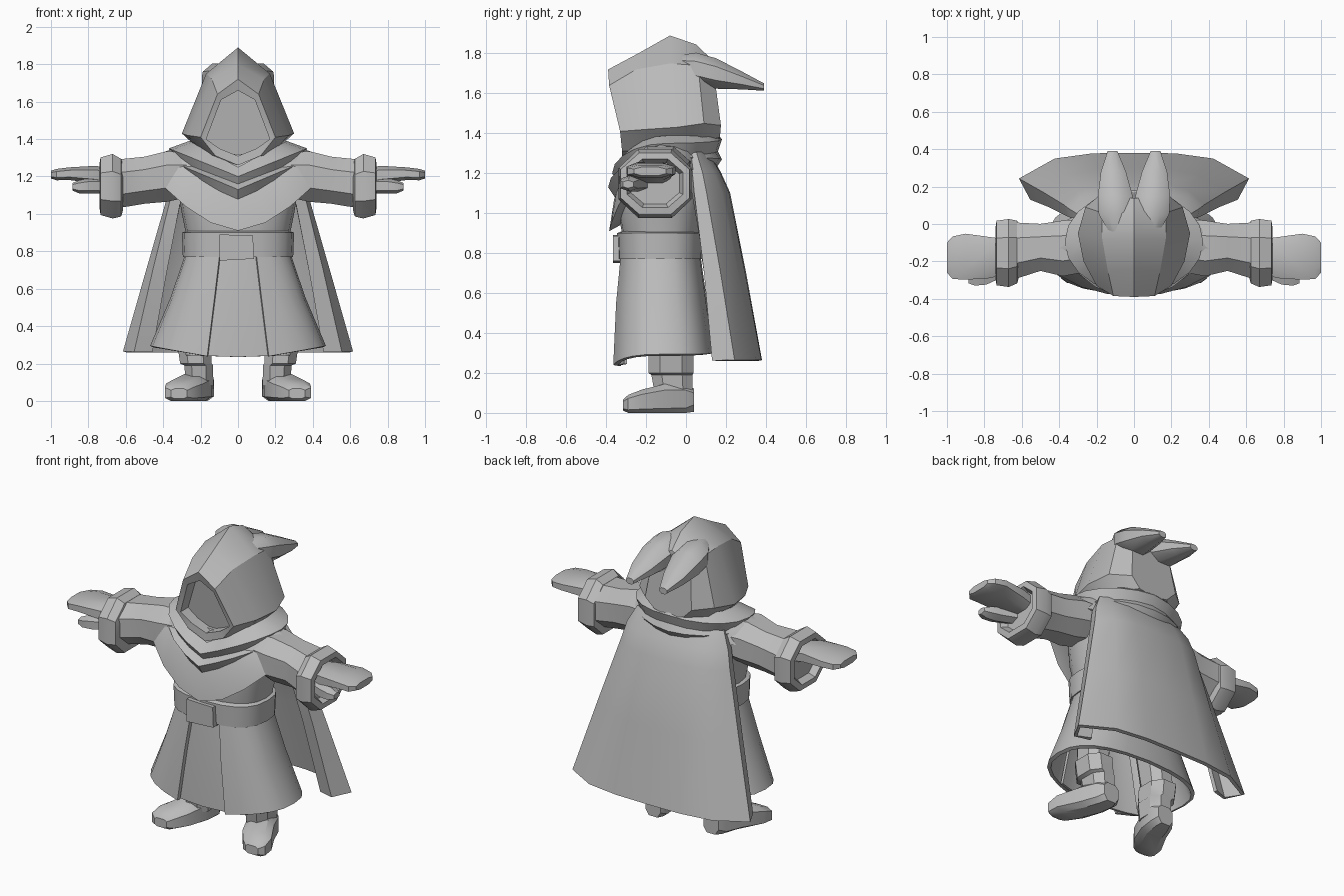
import bpy, bmesh, math
from mathutils import Vector

cloth = bpy.data.materials.new("plain grey")
cloth.diffuse_color = (0.5, 0.5, 0.5, 1)


def loft(name, rings, closed=True, caps=True, thick=0.0, angle=32):
    """Skin a series of equal-length point rings into one object."""
    bm = bmesh.new()
    rows = [[bm.verts.new(p) for p in r] for r in rings]
    n = len(rows[0])
    for a, b in zip(rows, rows[1:]):
        for i in range(n if closed else n - 1):
            j = (i + 1) % n
            bm.faces.new((a[i], a[j], b[j], b[i]))
    if closed and caps:
        bm.faces.new(rows[0][::-1])
        bm.faces.new(rows[-1])
    bmesh.ops.recalc_face_normals(bm, faces=bm.faces)
    me = bpy.data.meshes.new(name)
    bm.to_mesh(me)
    bm.free()
    me.materials.append(cloth)
    ob = bpy.data.objects.new(name, me)
    bpy.context.collection.objects.link(ob)
    bpy.ops.object.select_all(action='DESELECT')
    ob.select_set(True)
    bpy.context.view_layer.objects.active = ob
    if thick:
        m = ob.modifiers.new("thickness", 'SOLIDIFY')
        m.thickness = thick
        m.offset = 0
        bpy.ops.object.modifier_apply(modifier=m.name)
    bpy.ops.object.shade_smooth_by_angle(angle=math.radians(angle))
    return ob


def power(v, e):
    return math.copysign(abs(v) ** e, v)


def oval(rx, yf, yb, zs, zf=None, zb=None, n=20, e=1.0, bend=1.0, arc=None):
    """Horizontal ring with its own height at the sides, front and back."""
    zf = zs if zf is None else zf
    zb = zs if zb is None else zb
    a0, a1 = arc or (-90, 270)
    steps = n - 1 if arc else n
    pts = []
    for i in range(n):
        t = math.radians(a0 + (a1 - a0) * i / steps)
        c, s = power(math.cos(t), e), power(math.sin(t), e)
        z = zs + ((zf if s < 0 else zb) - zs) * (1 - abs(c) ** bend)
        pts.append((rx * c, (yf + yb) / 2 + (yb - yf) / 2 * s, z))
    return pts


def tube(name, rings, axis, side=1, n=8, e=0.8, angle=32):
    """Limb along an axis; each ring is centre x, y, z and two radii."""
    u, v = {'x': ((0, 1, 0), (0, 0, 1)), 'y': ((1, 0, 0), (0, 0, 1)),
            'z': ((1, 0, 0), (0, 1, 0))}[axis]
    out = []
    for cx, cy, cz, ra, rb in rings:
        ring = []
        for i in range(n):
            t = 2 * math.pi * (i + 0.5) / n
            p = Vector((cx, cy, cz)) + Vector(u) * ra * power(math.cos(t), e) \
                + Vector(v) * rb * power(math.sin(t), e)
            ring.append((p.x * side, p.y, p.z))
        out.append(ring)
    return loft(name, out, angle=angle)


def mirror_ring(half):
    """Close a half ring whose first and last points lie on the centre."""
    return half + [(-x, y, z) for x, y, z in half[-2:0:-1]]


# Hood with recessed face opening: face plane, inner rim, outer rim, then back
hood = [
    [(0, -.29, 1.66), (.09, -.285, 1.61), (.17, -.25, 1.40), (.1, -.25, 1.35), (0, -.25, 1.31)],
    [(0, -.375, 1.66), (.09, -.37, 1.61), (.17, -.325, 1.40), (.1, -.32, 1.35), (0, -.315, 1.31)],
    [(0, -.39, 1.72), (.11, -.385, 1.64), (.2, -.33, 1.41), (.12, -.32, 1.31), (0, -.32, 1.26)],
    [(0, -.24, 1.80), (.14, -.25, 1.72), (.27, -.2, 1.42), (.18, -.2, 1.32), (0, -.2, 1.28)],
    [(0, -.08, 1.89), (.17, -.08, 1.75), (.3, -.05, 1.43), (.2, -.05, 1.34), (0, -.05, 1.30)],
    [(0, .05, 1.845), (.17, .06, 1.74), (.26, .09, 1.45), (.2, .08, 1.36), (0, .08, 1.33)],
    [(0, .14, 1.76), (.13, .14, 1.70), (.16, .175, 1.44), (.1, .17, 1.38), (0, .17, 1.36)],
]
loft("hood", [mirror_ring(h) for h in hood])

# Folded cowl around the neck, dropping to a V at the front
loft("cowl", [oval(*r) for r in (
    (.22, -.28, .10, 1.30, 1.18, 1.30), (.26, -.31, .15, 1.39, 1.25, 1.41),
    (.37, -.37, .18, 1.35, 1.20, 1.37), (.34, -.345, .16, 1.29, 1.16, 1.31),
    (.355, -.39, .18, 1.28, 1.13, 1.27), (.32, -.35, .14, 1.23, 1.07, 1.21))])

# Rounded mantle over the chest and shoulders
loft("mantle", [oval(*r, bend=1.7) for r in (
    (.28, -.30, .08, 1.37, 1.20, 1.30), (.40, -.36, .10, 1.33, 1.07, 1.26),
    (.475, -.385, .11, 1.23, .91, 1.20), (.36, -.33, .07, 1.20, .94, 1.18))])

# Torso, belt and buckle
loft("torso", [oval(*r, e=.8) for r in (
    (.26, -.31, .06, .74), (.28, -.32, .07, .90), (.30, -.34, .09, 1.0),
    (.33, -.33, .10, 1.18), (.24, -.27, .08, 1.32))])
loft("belt", [oval(*r, e=.77) for r in (
    (.25, -.30, .04, .77), (.295, -.34, .08, .77),
    (.30, -.345, .085, .90), (.27, -.32, .05, .91))])
loft("buckle", [[(-.10, y, .75), (.085, y, .76), (.08, y, .885), (-.10, y, .89)]
                for y in (-.31, -.365)])

# Robe skirt split at the front, with an inner panel behind the split
loft("robe_skirt", [oval(*r, n=23, e=.77, arc=(-75, 255)) for r in (
    (.265, -.32, .06, .80), (.35, -.345, .095, .55), (.46, -.36, .13, .29, .21, .30))],
    closed=False, thick=.022)
loft("front_panel", [oval(*r, n=7, e=.77, arc=(-125, -55)) for r in (
    (.25, -.305, .06, .80), (.34, -.325, .09, .55), (.43, -.335, .12, .25, .235))],
    closed=False, thick=.015)

# Long cape: half sections from the centre back to the folded front edge
cape = [
    (1.30, [(0, .11), (.14, .10), (.25, .07), (.29, .05), (.28, .03), (.26, .02)]),
    (1.20, [(0, .165), (.16, .16), (.28, .13), (.34, .08), (.33, .04), (.29, .03)]),
    (1.10, [(0, .21), (.16, .205), (.29, .17), (.365, .10), (.35, .05), (.30, .04)]),
    (.70, [(0, .29), (.19, .285), (.35, .25), (.48, .17), (.45, .10), (.38, .11)]),
    (.262, [(0, .37), (.22, .367), (.42, .34), (.605, .24), (.55, .14), (.46, .17)]),
]
loft("cape", [[(-x, y, z) for x, y in h[:0:-1]] + [(x, y, z) for x, y in h]
              for z, h in cape], closed=False, thick=.022)

for s, side in ((1, "right"), (-1, "left")):
    # Hood tails flowing out of the crown and curling behind
    tube(side + "_hood_tail", [
        (.075, -.06, 1.75, .05, .04), (.095, .05, 1.725, .10, .085),
        (.10, .15, 1.70, .10, .082), (.11, .28, 1.665, .072, .048),
        (.115, .39, 1.632, .028, .020)], 'y', s, e=.9, angle=40)
    # Sleeve and turned-back cuff with a hollow end
    tube(side + "_sleeve", [
        (.22, -.11, 1.21, .15, .12), (.38, -.13, 1.20, .16, .145),
        (.50, -.125, 1.18, .135, .135), (.65, -.145, 1.16, .165, .14)], 'x', s, e=.9)
    tube(side + "_cuff", [
        (.615, -.15, 1.14, .145, .13), (.625, -.15, 1.14, .18, .165),
        (.67, -.155, 1.148, .195, .185), (.735, -.155, 1.148, .185, .165),
        (.74, -.155, 1.15, .15, .13), (.70, -.155, 1.15, .13, .11)], 'x', s, e=.88)
    # Flat mitten hand, folded lower fingers and thumb
    tube(side + "_hand", [
        (.66, -.16, 1.19, .08, .05), (.76, -.18, 1.21, .115, .05),
        (.90, -.175, 1.215, .13, .036), (.97, -.18, 1.21, .12, .032),
        (1.0, -.18, 1.21, .085, .022)], 'x', s, e=.7)
    tube(side + "_thumb", [
        (.68, -.23, 1.15, .05, .04), (.79, -.275, 1.15, .055, .042),
        (.85, -.285, 1.145, .05, .035), (.885, -.29, 1.145, .03, .02)], 'x', s, n=6)
    # Leg with boot shaft
    tube(side + "_leg", [
        (.205, -.06, .08, .078, .10), (.21, -.07, .19, .082, .11),
        (.225, -.075, .20, .09, .12), (.235, -.075, .30, .095, .12),
        (.235, -.08, .31, .08, .10), (.22, -.09, .52, .09, .11)], 'z', s)
    # Shoe turned outward
    tube(side + "_shoe", [
        (.20, .04, .07, .055, .055), (.205, .0, .075, .08, .072),
        (.23, -.10, .075, .095, .075), (.285, -.22, .062, .105, .058),
        (.315, -.29, .05, .08, .042), (.315, -.315, .045, .045, .022)], 'y', s, e=.65)

# Seat the soles on the ground
for ob in bpy.data.objects:
    if ob.name.endswith("_shoe"):
        for v in ob.data.vertices:
            v.co.z = max(0.0, v.co.z - .012) if v.co.z < .04 else v.co.z
